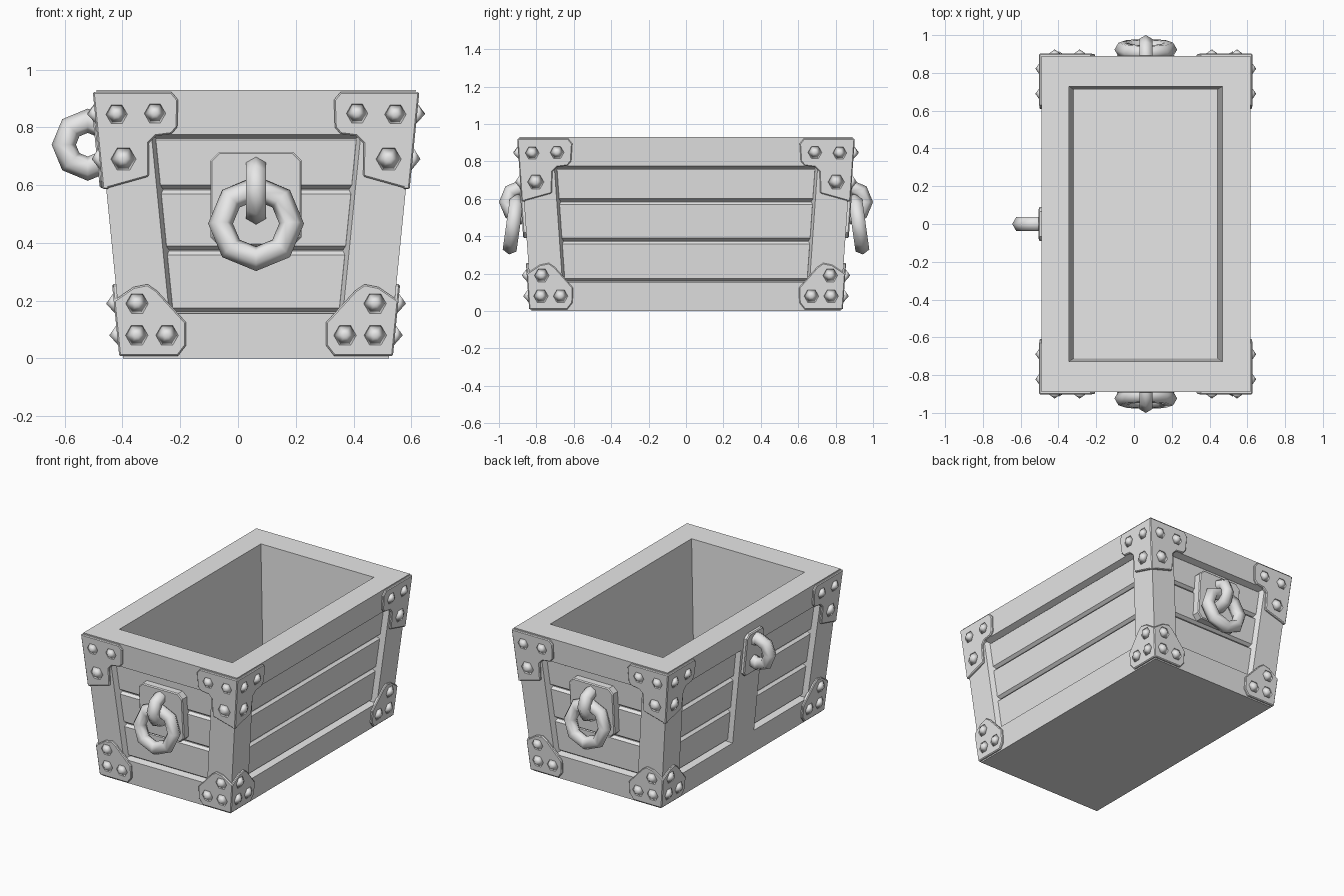
import bpy, bmesh, math

cube = bpy.data.objects.get("Cube")
if cube:
    bpy.data.objects.remove(cube, do_unlink=True)

gray = bpy.data.materials.new("plain_gray")
gray.use_nodes = True
gray.diffuse_color = (0.8, 0.8, 0.8, 1)
gray.node_tree.nodes["Principled BSDF"].inputs["Base Color"].default_value = (0.8, 0.8, 0.8, 1)

CX = 0.0625                                   # body centre in x
WALLS = [("y", -1), ("y", 1), ("x", -1), ("x", 1)]


def half_x(z):
    return 0.46 + 0.1 * z


def half_y(z):
    return 0.825 + 0.07 * z


def place(wall, s, z, d):
    """Wall coordinates (along, height, outward depth) to world."""
    axis, sign = wall
    if axis == "y":
        return (CX + s, sign * (half_y(z) + d), z)
    return (CX + sign * (half_x(z) + d), s, z)


def edge(wall, side, u, z):
    """Position along a wall, measured inward from its leaning corner."""
    return side * ((half_x(z) if wall[0] == "y" else half_y(z)) - u)


def loft(bm, rings):
    """Closed solid through a list of vertex rings."""
    rows = [[bm.verts.new(p) for p in ring] for ring in rings]
    for a, b in zip(rows, rows[1:]):
        for i in range(len(a)):
            j = (i + 1) % len(a)
            bm.faces.new((a[i], a[j], b[j], b[i]))
    bm.faces.new(rows[0])
    bm.faces.new(rows[-1])


def finish(bm, name, bevel=0.0, smooth=False):
    bmesh.ops.recalc_face_normals(bm, faces=bm.faces)
    for f in bm.faces:
        f.smooth = smooth
    mesh = bpy.data.meshes.new(name)
    bm.to_mesh(mesh)
    bm.free()
    mesh.materials.append(gray)
    obj = bpy.data.objects.new(name, mesh)
    bpy.context.collection.objects.link(obj)
    if bevel:
        mod = obj.modifiers.new("edge_bevel", "BEVEL")
        mod.width, mod.segments = bevel, 1
        mod.limit_method, mod.angle_limit = "ANGLE", math.radians(60)
    return obj


# Hollow body: base beam, recessed band, rim and cavity in one loft
def box_ring(hx, hy, z):
    return [(CX + a * hx, b * hy, z) for a, b in ((-1, -1), (1, -1), (1, 1), (-1, 1))]


bm = bmesh.new()
profile = [(0, 0), (0.155, 0), (0.165, -0.055), (0.755, -0.055), (0.775, 0), (0.93, 0)]
rings = [box_ring(half_x(z) + d, half_y(z) + d, z) for z, d in profile]
rings += [box_ring(0.407, 0.728, 0.93), box_ring(0.38, 0.712, 0.12)]
loft(bm, rings)
finish(bm, "chest_body")

# Corner posts, mitred at the corner and chamfered inside
bm = bmesh.new()
for wall in WALLS:
    for side in (-1, 1):
        def post_ring(u0, u1, d):
            return [place(wall, edge(wall, side, u, z), z, d)
                    for u, z in ((u0, 0.15), (u1, 0.15), (u1, 0.78), (u0, 0.78))]
        loft(bm, [post_ring(0.06, 0.2, -0.06), post_ring(0, 0.175, 0)])
finish(bm, "corner_posts")

# Bevelled planks in each recess
bm = bmesh.new()
for wall in WALLS:
    for z0, z1 in ((0.16, 0.372), (0.376, 0.583), (0.587, 0.77)):
        def plank_ring(inset, d):
            a, b = z0 + inset, z1 - inset
            u = 0.175 + inset
            return [place(wall, edge(wall, side, u, z), z, d)
                    for side, z in ((-1, a), (1, a), (1, b), (-1, b))]
        loft(bm, [plank_ring(0, -0.06), plank_ring(0, -0.05), plank_ring(0.014, -0.032)])
finish(bm, "wall_planks")

# Corner brackets: outlines as (distance from corner, height)
T = 0.013
top_outline = [(-T, 0.922), (0.26, 0.922), (0.28, 0.895), (0.267, 0.8), (0.245, 0.777),
               (0.19, 0.77), (0.163, 0.745), (0.152, 0.63), (-T, 0.585)]
low_outline = [(-T, 0.008), (0.19, 0.008), (0.222, 0.045), (0.23, 0.125),
               (0.14, 0.235), (0.11, 0.257), (0.06, 0.247), (-T, 0.2)]
for name, outline in (("top_brackets", top_outline), ("bottom_brackets", low_outline)):
    bm = bmesh.new()
    for wall in WALLS:
        for side in (-1, 1):
            loft(bm, [[place(wall, edge(wall, side, u, z), z, d) for u, z in outline]
                      for d in (-0.01, T)])
    finish(bm, name, bevel=0.005)

# Six-sided pointed rivets
bm = bmesh.new()
for wall in WALLS:
    for side in (-1, 1):
        for u, z, r in ((0.062, 0.845, 0.04), (0.195, 0.848, 0.04), (0.07, 0.69, 0.047),
                        (0.055, 0.08, 0.042), (0.16, 0.08, 0.042), (0.067, 0.19, 0.042)):
            s = edge(wall, side, u, z)
            base = [bm.verts.new(place(wall, s + r * math.cos(k * math.pi / 3),
                                       z + r * math.sin(k * math.pi / 3), T - 0.002))
                    for k in range(6)]
            tip = bm.verts.new(place(wall, s, z, 0.04))
            for k in range(6):
                bm.faces.new((base[k], base[(k + 1) % 6], tip))
            bm.faces.new(base)
finish(bm, "rivets", smooth=True).data.polygons.foreach_set(
    "use_smooth", [True] * (7 * 6 * 8))


# Chamfered mounting plates
def plate(name, wall, w, z0, z1, d0, d1, c):
    pts = [(-w + c, z0), (w - c, z0), (w, z0 + c), (w, z1 - c),
           (w - c, z1), (-w + c, z1), (-w, z1 - c), (-w, z0 + c)]
    b = bmesh.new()
    loft(b, [[place(wall, s, z, d) for s, z in pts] for d in (d0, d1)])
    finish(b, name, bevel=0.006)


plate("front_ring_plate", WALLS[0], 0.158, 0.39, 0.715, -0.05, 0.018, 0.03)
plate("back_ring_plate", WALLS[1], 0.158, 0.39, 0.715, -0.05, 0.018, 0.03)
plate("side_loop_plate", WALLS[2], 0.09, 0.59, 0.87, -0.01, 0.022, 0.025)

# Upright strip behind the side loop
bm = bmesh.new()
loft(bm, [[place(WALLS[2], s, z, d) for s, z in
           ((-w, 0.15), (w, 0.15), (w, 0.78), (-w, 0.78))]
          for w, d in ((0.125, -0.06), (0.11, 0))])
finish(bm, "side_strip")


# Loops and hanging rings
def ring(name, loc, rot, major, minor):
    bpy.ops.mesh.primitive_torus_add(location=loc, rotation=rot, major_radius=major,
                                     minor_radius=minor, major_segments=8, minor_segments=6)
    obj = bpy.context.object
    obj.name = name
    obj.data.materials.append(gray)
    bpy.ops.object.shade_smooth()


Q = math.pi / 2
for label, sign in (("front", -1), ("back", 1)):
    ring(label + "_loop", (CX, sign * 0.881, 0.583), (0, Q, 0), 0.079, 0.04)
    ring(label + "_hanging_ring", (CX, sign * 0.923, 0.467), (Q + sign * 0.14, 0, 0), 0.123, 0.043)
ring("side_loop", (-0.52, 0, 0.74), (Q, 0, 0), 0.083, 0.042)
